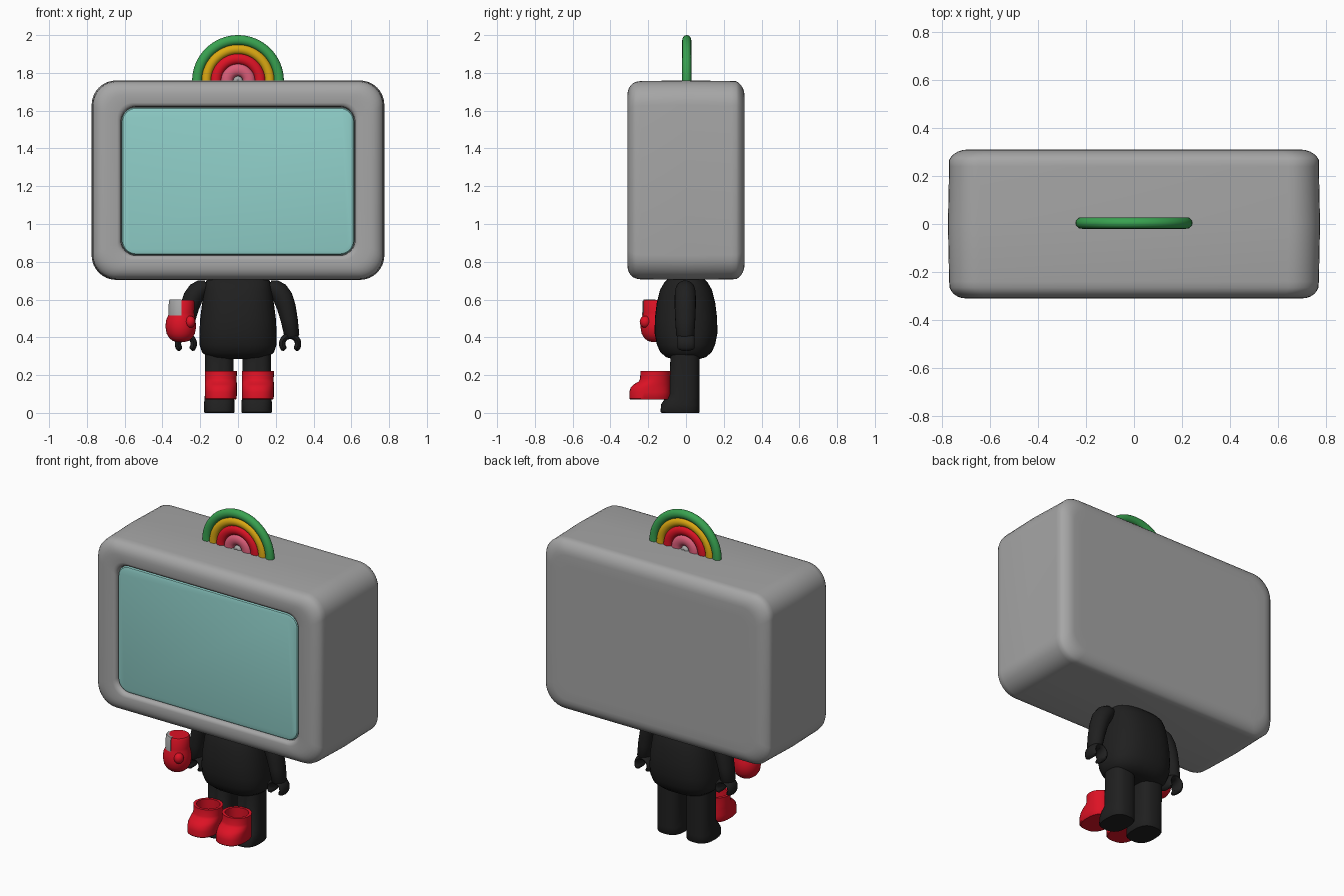
import bpy, bmesh, math
from math import sin, cos, pi, radians
from mathutils import Vector

if "Cube" in bpy.data.objects:
    bpy.data.objects.remove(bpy.data.objects["Cube"])


def material(name, rgb):
    m = bpy.data.materials.new(name)
    m.diffuse_color = (*rgb, 1)
    m.use_nodes = True
    m.node_tree.nodes["Principled BSDF"].inputs["Base Color"].default_value = m.diffuse_color
    return m


GREY = material("casing grey", (0.38, 0.38, 0.38))
TEAL = material("screen teal", (0.28, 0.63, 0.59))
BLACK = material("body black", (0.014, 0.014, 0.014))
RED = material("red", (0.72, 0.006, 0.018))
GREEN = material("green", (0.04, 0.36, 0.08))
YELLOW = material("yellow", (0.70, 0.39, 0.006))
PINK = material("pink", (0.70, 0.11, 0.19))


def loft(name, rings, mat, angle=40):
    """Skin a stack of equal-length closed rings and cap both ends."""
    bm = bmesh.new()
    vs = [[bm.verts.new(p) for p in r] for r in rings]
    n = len(rings[0])
    for a, b in zip(vs, vs[1:]):
        for i in range(n):
            j = (i + 1) % n
            bm.faces.new((a[i], a[j], b[j], b[i]))
    bm.faces.new(vs[0])
    bm.faces.new(vs[-1])
    bmesh.ops.recalc_face_normals(bm, faces=bm.faces)
    me = bpy.data.meshes.new(name)
    bm.to_mesh(me)
    bm.free()
    me.materials.append(mat)
    ob = bpy.data.objects.new(name, me)
    bpy.context.collection.objects.link(ob)
    bpy.ops.object.select_all(action='DESELECT')
    ob.select_set(True)
    bpy.context.view_layer.objects.active = ob
    bpy.ops.object.shade_smooth_by_angle(angle=radians(angle))
    return ob


def oval(cx, cy, z, rx, ry, e=1.0, n=32):
    """Horizontal superellipse ring; e < 1 is boxier."""
    pw = lambda v: math.copysign(abs(v) ** e, v)
    return [(cx + rx * pw(cos(2 * pi * i / n)), cy + ry * pw(sin(2 * pi * i / n)), z)
            for i in range(n)]


def panel(hx, hz, r, y, zc, k=8):
    """Rounded rectangle ring facing front."""
    pts = []
    for q, (sx, sz) in enumerate(((1, 1), (-1, 1), (-1, -1), (1, -1))):
        for i in range(k + 1):
            a = pi / 2 * (q + i / k)
            pts.append((sx * (hx - r) + r * cos(a), y, zc + sz * (hz - r) + r * sin(a)))
    return pts


def sweep(name, path, widths, depths, mat, y=0.0, n=16):
    """Elliptical tube along a path in the front plane."""
    rings = []
    for i, (p, w, d) in enumerate(zip(path, widths, depths)):
        a, b = path[max(i - 1, 0)], path[min(i + 1, len(path) - 1)]
        t = Vector((b[0] - a[0], b[1] - a[1])).normalized()
        rings.append([(p[0] - t.y * w * cos(u), y + d * sin(u), p[1] + t.x * w * cos(u))
                      for u in (2 * pi * j / n for j in range(n))])
    return loft(name, rings, mat, 50)


# Television head: rounded casing with a recessed front
ZC, HX, HZ = 1.232, 0.775, 0.528
rings = []
for i in range(7):                                   # rounded back edge
    a = pi / 2 * i / 6
    d = 0.075 * (1 - sin(a)) + 0.006 * cos(a)
    rings.append(panel(HX - d, HZ - d, 0.13 - 0.4 * d, 0.31 - 0.06 * (1 - cos(a)), ZC))
rings[0:0] = [panel(HX - 0.14, HZ - 0.14, 0.07, 0.31, ZC)]
rings[-1] = panel(HX - 0.005, HZ - 0.003, 0.13, 0.24, ZC)
rings.append(panel(HX, HZ, 0.13, 0.0, ZC))
rings.append(panel(HX - 0.005, HZ - 0.003, 0.13, -0.24, ZC))
for i in range(1, 7):                                # rounded front edge
    a = pi / 2 * i / 6
    d = 0.005 + 0.07 * (1 - cos(a))
    rings.append(panel(HX - d, HZ - d, 0.13 - 0.4 * d, -0.25 - 0.06 * sin(a), ZC))
for hx, hz, y in ((0.64, 0.415, -0.31), (0.628, 0.403, -0.306),
                  (0.62, 0.395, -0.295), (0.618, 0.393, -0.27)):   # bezel lip
    rings.append(panel(hx, hz, 0.08, y, ZC - 0.005))
loft("television_casing", rings, GREY)

# Screen with softened rim
loft("screen", [panel(0.616, 0.391, 0.075, -0.265, 1.227),
                panel(0.616, 0.391, 0.075, -0.285, 1.227),
                panel(0.610, 0.385, 0.07, -0.294, 1.227),
                panel(0.595, 0.370, 0.06, -0.298, 1.227)], TEAL)

# Rainbow arch: concentric half rings
for name, r0, r1, mat in (("green", 0.190, 0.243, GREEN), ("yellow", 0.142, 0.194, YELLOW),
                          ("red", 0.088, 0.146, RED), ("pink", 0.026, 0.092, PINK)):
    mid, w = (r0 + r1) / 2, (r1 - r0) / 2
    path = [(mid * cos(pi * i / 32), 1.757 + mid * sin(pi * i / 32)) for i in range(33)]
    sweep("rainbow_" + name, path, [w] * 33, [0.024] * 33, mat, y=0.004)
path = [(0.012 * cos(pi * i / 8), 1.757 + 0.012 * sin(pi * i / 8)) for i in range(9)]
sweep("rainbow_centre", path, [0.014] * 9, [0.02] * 9, GREY, y=0.004)

# Torso
loft("torso", [oval(0, 0, z, rx, ry, e) for z, rx, ry, e in (
    (0.285, 0.12, 0.07, 0.8), (0.295, 0.16, 0.105, 0.8), (0.32, 0.19, 0.135, 0.8),
    (0.36, 0.204, 0.154, 0.8), (0.42, 0.205, 0.166, 0.8), (0.50, 0.200, 0.165, 0.8),
    (0.58, 0.190, 0.155, 0.8), (0.65, 0.180, 0.138, 0.8), (0.69, 0.172, 0.115, 0.8),
    (0.715, 0.16, 0.09, 0.8))], BLACK)

for s, side in ((-1, "left"), (1, "right")):
    # Leg with a foot that pushes forward
    loft(side + "_leg", [oval(s * 0.099, (y0 + y1) / 2, z, rx, (y1 - y0) / 2, 0.75)
                         for z, rx, y0, y1 in (
        (0.0, 0.077, -0.13, 0.068), (0.006, 0.081, -0.135, 0.072), (0.045, 0.081, -0.132, 0.072),
        (0.07, 0.079, -0.115, 0.072), (0.10, 0.076, -0.088, 0.072), (0.32, 0.076, -0.082, 0.072))],
        BLACK)

    # Arm
    path = [(s * x, z) for x, z in ((0.165, 0.672), (0.19, 0.662), (0.215, 0.643), (0.238, 0.61),
                                    (0.256, 0.56), (0.272, 0.49), (0.285, 0.41), (0.287, 0.395))]
    sweep(side + "_arm", path, [0.03, 0.045, 0.052, 0.053, 0.05, 0.045, 0.04, 0.03],
          [0.035, 0.048, 0.055, 0.056, 0.056, 0.053, 0.048, 0.035], BLACK, y=-0.004, n=20)

    # Open clip-like hand
    angles = [radians(-50 + 280 * i / 20) for i in range(21)]
    path = [(s * (0.276 + 0.042 * cos(a)), 0.366 + 0.042 * sin(a)) for a in angles]
    ends = [0.6 if i in (0, 20) else 1 for i in range(21)]
    sweep(side + "_hand", path, [0.017 * e for e in ends], [0.045 * e for e in ends], BLACK)

    # Hollow boot standing in front of the leg
    loft(side + "_boot", [oval(-0.091 if s < 0 else 0.105, (y0 + y1) / 2, z, rx, (y1 - y0) / 2, e)
                          for z, rx, y0, y1, e in (
        (0.07, 0.079, -0.293, -0.086, 0.8), (0.076, 0.084, -0.30, -0.082, 0.8),
        (0.11, 0.085, -0.30, -0.082, 0.8), (0.135, 0.085, -0.293, -0.082, 0.85),
        (0.152, 0.085, -0.275, -0.082, 0.9), (0.166, 0.084, -0.250, -0.082, 0.95),
        (0.18, 0.084, -0.243, -0.082, 1), (0.222, 0.085, -0.241, -0.08, 1),
        (0.222, 0.068, -0.224, -0.097, 1), (0.12, 0.068, -0.224, -0.097, 1))], RED)

# Boxing glove: ball, cuff and thumb
GX, GY = -0.303, -0.16
loft("glove", [oval(GX + dx, GY, z, r, r, 1, 32) for z, r, dx in (
    (0.375, 0.02, 0), (0.381, 0.042, 0), (0.395, 0.06, 0), (0.42, 0.075, 0), (0.455, 0.081, 0),
    (0.49, 0.078, 0), (0.515, 0.070, 0.003), (0.53, 0.066, 0.005), (0.588, 0.066, 0.007),
    (0.597, 0.06, 0.007))], RED)
thumb = []
for i in range(1, 12):
    a = pi * i / 12
    thumb.append(oval(-0.253, -0.216, 0.482 - 0.032 * cos(a), 0.027 * sin(a), 0.029 * sin(a), 1, 16))
loft("glove_thumb", thumb, RED)

# Curved lacing plate on the cuff, folding over its top edge
cx = GX + 0.006
arc = [radians(182 + 86 * i / 10) for i in range(11)]


def strip(z, r_in, r_out):
    return [(cx + r_out * cos(a), GY + r_out * sin(a), z) for a in arc] + \
           [(cx + r_in * cos(a), GY + r_in * sin(a), z) for a in reversed(arc)]


loft("glove_lacing", [strip(0.515, 0.066, 0.0725), strip(0.592, 0.062, 0.069),
                      strip(0.600, 0.05, 0.064)], GREY)
